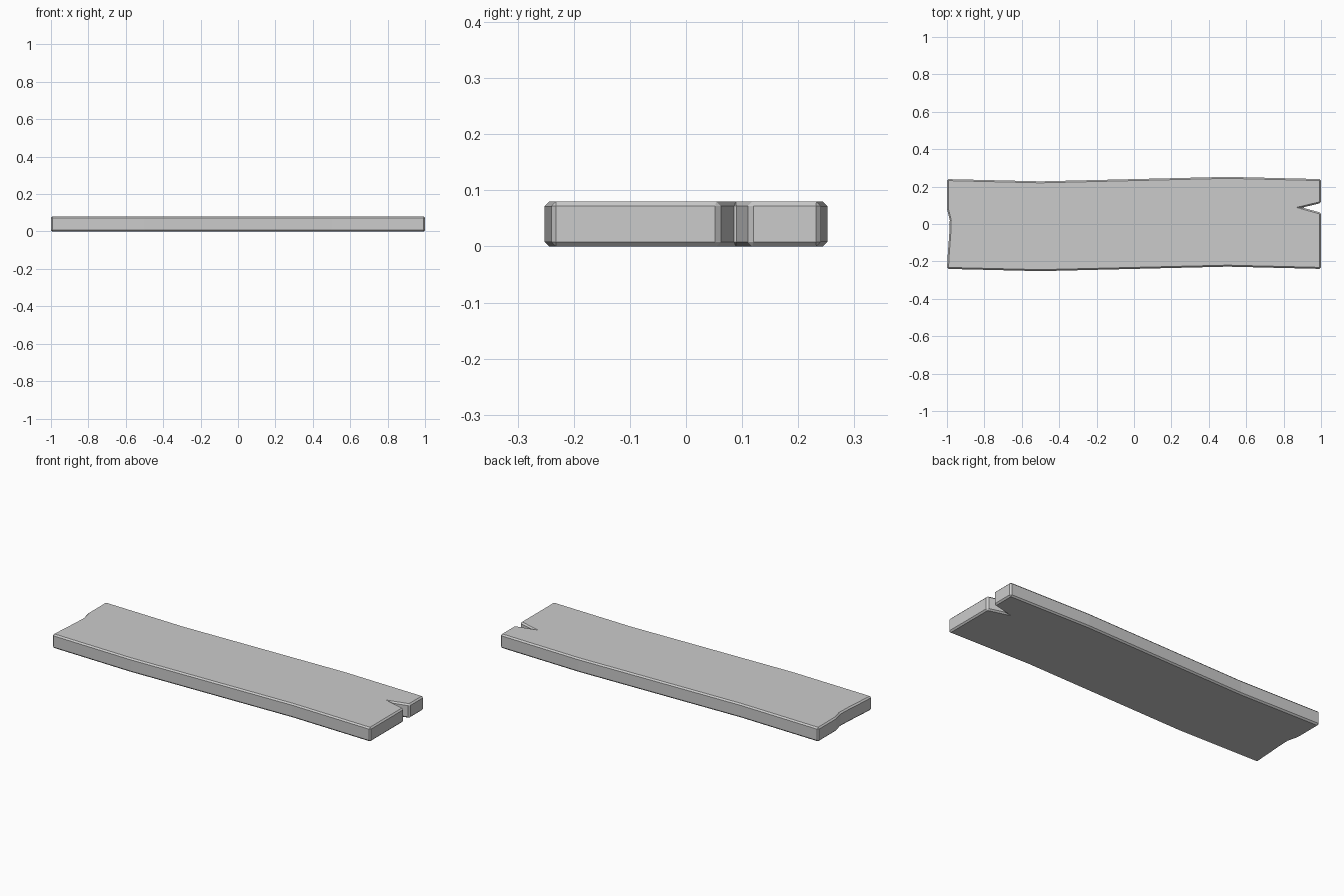
import bpy, bmesh

if "Cube" in bpy.data.objects:
    bpy.data.objects.remove(bpy.data.objects["Cube"])

H = 0.08

# Outline: wavy long sides, split notch at the right end, worn left end
outline = [
    (-1.0, -0.24), (-0.5, -0.252), (0.0, -0.24), (0.5, -0.228), (1.0, -0.24),
    (1.0, 0.06), (0.9, 0.088), (1.0, 0.112),
    (1.0, 0.24), (0.5, 0.252), (0.0, 0.24), (-0.5, 0.228), (-1.0, 0.24),
    (-1.0, 0.08), (-0.985, 0.02), (-0.988, -0.06), (-0.995, -0.15),
]

# Extrude the outline into a board
bm = bmesh.new()
bottom = bm.faces.new([bm.verts.new((x, y, 0)) for x, y in outline])
top = bmesh.ops.extrude_face_region(bm, geom=[bottom])["geom"]
bmesh.ops.translate(bm, verts=[v for v in top if isinstance(v, bmesh.types.BMVert)], vec=(0, 0, H))
bmesh.ops.recalc_face_normals(bm, faces=bm.faces)
mesh = bpy.data.meshes.new("wooden_plank")
bm.to_mesh(mesh)
bm.free()
plank = bpy.data.objects.new("wooden_plank", mesh)
bpy.context.collection.objects.link(plank)

# Chamfered edges
bevel = plank.modifiers.new("chamfer", "BEVEL")
bevel.width = 0.008
bevel.segments = 1
bevel.limit_method = "ANGLE"
bevel.angle_limit = 0.6
